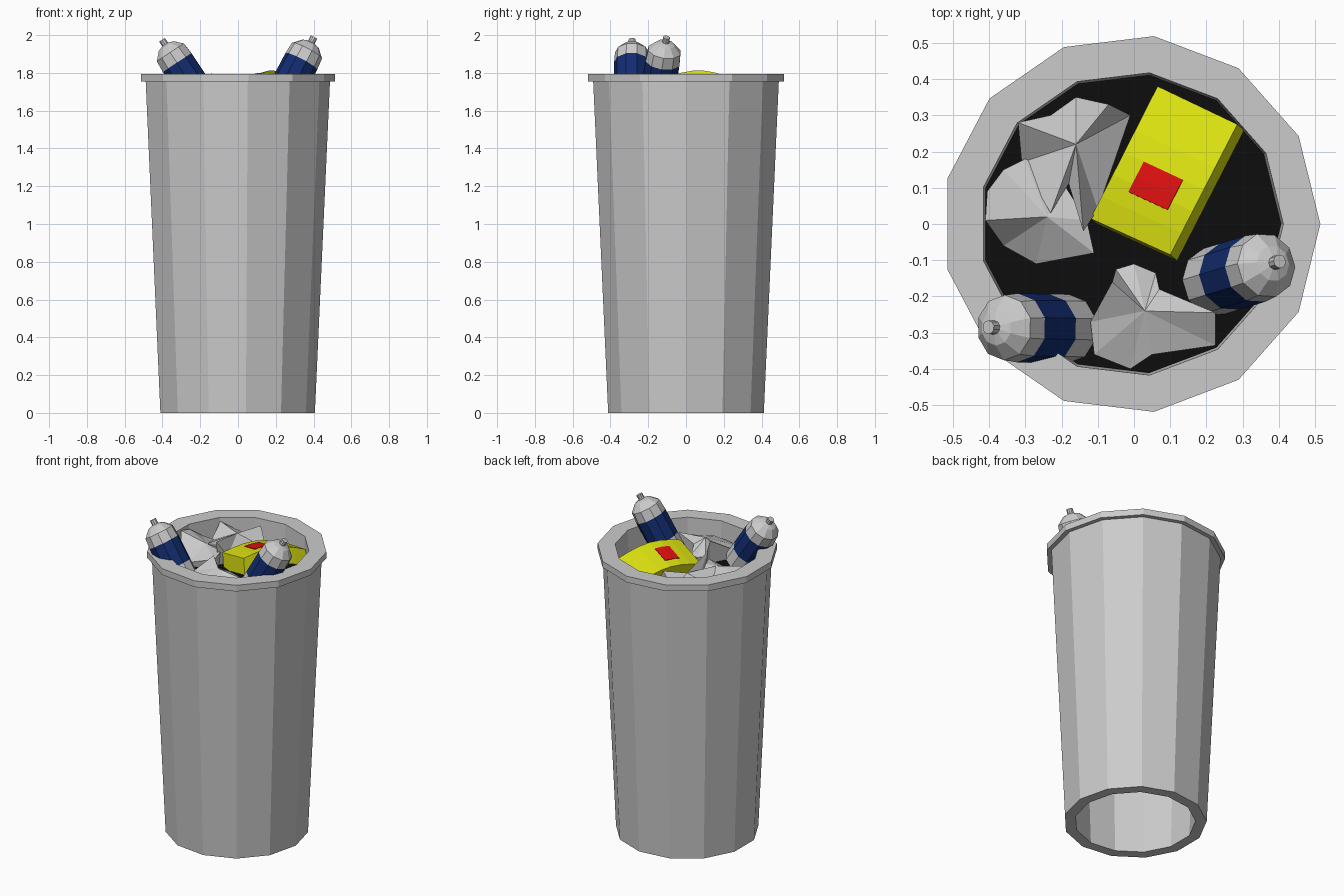
import bpy, bmesh
from math import sin, cos, tau, pi
from mathutils import Vector

if "Cube" in bpy.data.objects:
    bpy.data.objects.remove(bpy.data.objects["Cube"])


def material(name, rgb):
    m = bpy.data.materials.new(name)
    m.diffuse_color = (*rgb, 1)
    m.use_nodes = True
    m.node_tree.nodes["Principled BSDF"].inputs["Base Color"].default_value = m.diffuse_color
    return m


BLACK = material("black", (0.004, 0.004, 0.004))
BLUE = material("blue", (0.006, 0.025, 0.16))
YELLOW = material("yellow", (0.7, 0.75, 0.005))
RED = material("red", (0.75, 0.005, 0.005))
GREY = material("light_grey", (0.55, 0.55, 0.55))


def finish(name, bm, *mats):
    bmesh.ops.recalc_face_normals(bm, faces=bm.faces)
    me = bpy.data.meshes.new(name)
    bm.to_mesh(me)
    bm.free()
    for m in mats:
        me.materials.append(m)
    ob = bpy.data.objects.new(name, me)
    bpy.context.collection.objects.link(ob)
    return ob


def lathe(name, profile, n, closed=False, mats=(), coloured=()):
    """Turn a (radius, height) profile; open profiles get end caps."""
    bm = bmesh.new()
    rings = [[bm.verts.new((r * cos(tau * i / n), r * sin(tau * i / n), z))
              for i in range(n)] for r, z in profile]
    pairs = list(zip(rings, rings[1:]))
    if closed:
        pairs.append((rings[-1], rings[0]))
    for k, (a, b) in enumerate(pairs):
        for i in range(n):
            j = (i + 1) % n
            f = bm.faces.new((a[i], a[j], b[j], b[i]))
            f.material_index = 1 if k in coloured else 0
    if not closed:
        bm.faces.new(rings[0])
        bm.faces.new(rings[-1])
    return finish(name, bm, *mats)


# Tapered bin: open tube with overhanging rim
body = lathe("bin_body", [(0.35, 0), (0.415, 0), (0.495, 1.755), (0.522, 1.755),
                          (0.522, 1.795), (0.42, 1.795)], 13, closed=True)
body.location.x = -0.008

# Dark filling under the rubbish
bm = bmesh.new()
bmesh.ops.create_circle(bm, cap_ends=True, radius=0.414, segments=13)
bm.verts.ensure_lookup_table()
for i, v in enumerate(bm.verts):
    v.co = (0.414 * cos(tau * i / 13), 0.414 * sin(tau * i / 13), 0)
fill = finish("dark_filling", bm, BLACK)
fill.location = (-0.008, 0, 1.645)

# Two leaning bottles with blue labels, origin at the cap tip
BOTTLE = [(0.019, 0), (0.019, -0.03), (0.05, -0.04), (0.09, -0.08), (0.095, -0.145),
          (0.095, -0.30), (0.095, -0.40)]
for name, tip, axis in (("left_bottle", (-0.402, -0.285, 1.975), (-0.55, 0.01, 0.83)),
                        ("right_bottle", (0.402, -0.103, 1.988), (0.46, 0.14, 0.875))):
    ob = lathe(name, BOTTLE, 10, mats=(GREY, BLUE), coloured=(4,))
    ob.rotation_mode = 'QUATERNION'
    ob.rotation_quaternion = Vector(axis).to_track_quat('Z', 'Y')
    ob.location = tip

# Bent box: top surface given by four corners plus an arch along the length
FL, FR = Vector((-0.12, 0.015, 1.725)), Vector((0.10, -0.085, 1.785))
BL, BR = Vector((0.065, 0.38, 1.70)), Vector((0.285, 0.275, 1.755))
DOWN = (FR - FL).cross(BL - FL).normalized() * -0.1


def on_box(u, v):
    p = FL.lerp(FR, u).lerp(BL.lerp(BR, u), v)
    p.z += 0.042 * sin(pi * v)
    return p


def bent_slab(name, u0, u1, v0, v1, steps, top, bottom, mat):
    bm = bmesh.new()
    rows = []
    for i in range(steps + 1):
        v = v0 + (v1 - v0) * i / steps
        a, b = on_box(u0, v), on_box(u1, v)
        rows.append([bm.verts.new(p) for p in
                     (a + DOWN * top, b + DOWN * top, b + DOWN * bottom, a + DOWN * bottom)])
    for r, s in zip(rows, rows[1:]):
        for i in range(4):
            j = (i + 1) % 4
            bm.faces.new((r[i], r[j], s[j], s[i]))
    bm.faces.new(rows[0])
    bm.faces.new(rows[-1])
    finish(name, bm, mat)


bent_slab("yellow_box", 0, 1, 0, 1, 6, 0, 1, YELLOW)
bent_slab("red_patch", 0.25, 0.74, 0.27, 0.50, 2, -0.03, 0.05, RED)


# Crumpled paper: a creased fan from a peak to a ragged outline, with sides below
def paper(name, peak, outline):
    bm = bmesh.new()
    top = bm.verts.new(peak)
    rim = [bm.verts.new(p) for p in outline]
    low = [bm.verts.new((peak[0] + (x - peak[0]) * 0.9, peak[1] + (y - peak[1]) * 0.9, 1.63))
           for x, y, z in outline]
    n = len(rim)
    for i in range(n):
        j = (i + 1) % n
        bm.faces.new((top, rim[i], rim[j]))
        bm.faces.new((rim[i], low[i], low[j], rim[j]))
    bm.faces.new(low)
    finish(name, bm, GREY)


paper("back_paper", (-0.16, 0.22, 1.76),
      [(-0.01, 0.30, 1.67), (-0.07, 0.33, 1.79), (-0.16, 0.35, 1.70), (-0.23, 0.30, 1.74),
       (-0.32, 0.28, 1.77), (-0.31, 0.17, 1.69), (-0.23, 0.03, 1.75), (-0.18, 0.11, 1.72),
       (-0.14, -0.02, 1.80), (-0.10, 0.04, 1.70)])
paper("left_paper", (-0.24, 0.02, 1.75),
      [(-0.11, -0.08, 1.72), (-0.13, 0.01, 1.73), (-0.20, 0.12, 1.69), (-0.30, 0.18, 1.70),
       (-0.36, 0.15, 1.72), (-0.405, 0.09, 1.77), (-0.41, 0.01, 1.79), (-0.36, -0.06, 1.70),
       (-0.27, -0.11, 1.67)])
paper("front_paper", (0.03, -0.24, 1.76),
      [(0.225, -0.245, 1.74), (0.07, -0.18, 1.73), (0.06, -0.135, 1.68), (0.0, -0.11, 1.69),
       (-0.05, -0.125, 1.70), (-0.06, -0.16, 1.79), (-0.12, -0.27, 1.72), (-0.11, -0.36, 1.70),
       (-0.01, -0.40, 1.69), (0.05, -0.36, 1.72), (0.225, -0.335, 1.69)])
